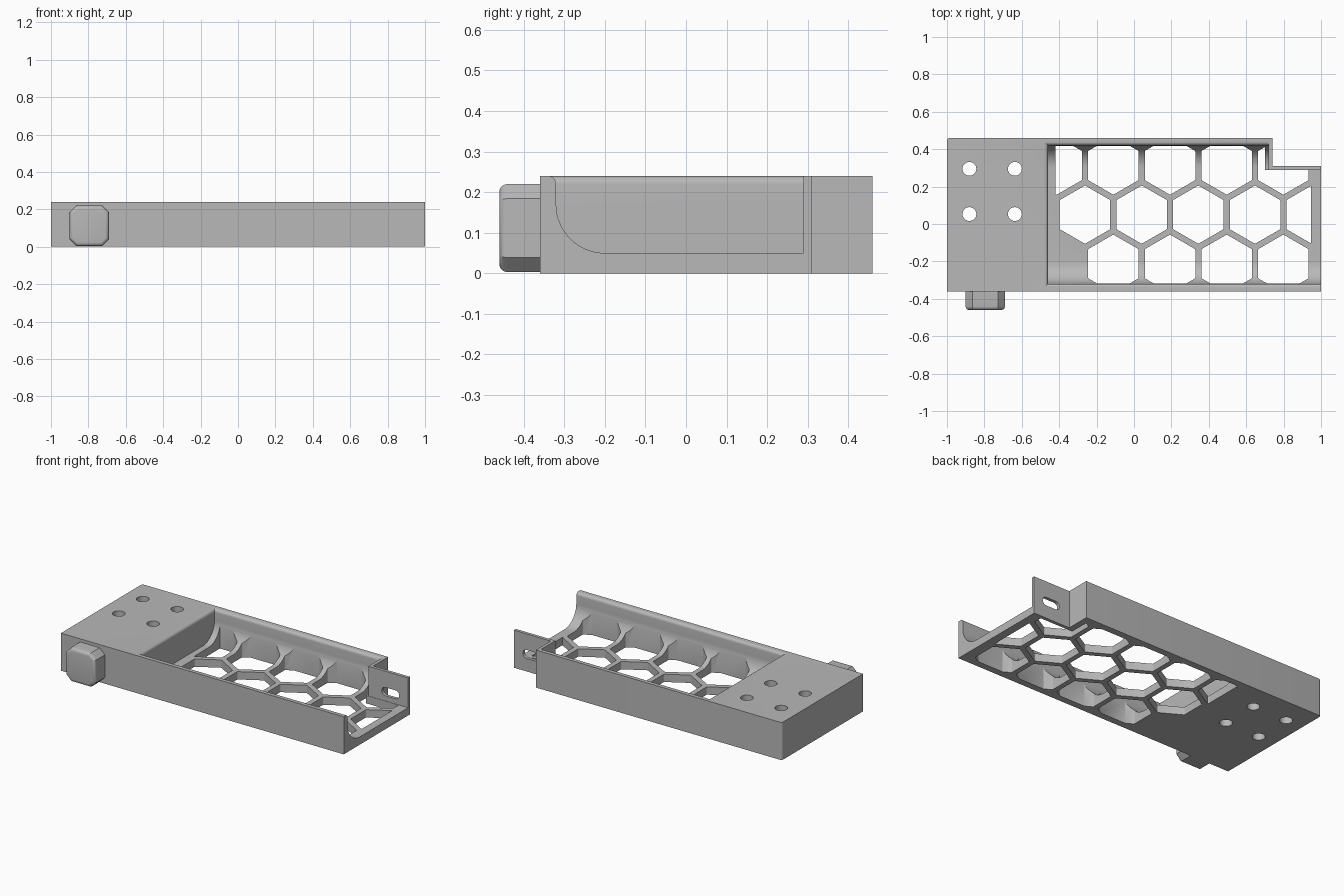
import bpy, bmesh
from math import sin, cos, pi, sqrt, radians

cube = bpy.data.objects.get("Cube")
if cube:
    bpy.data.objects.remove(cube, do_unlink=True)

grey = bpy.data.materials.new("grey plastic")
grey.use_nodes = True
COLOUR = (0.48, 0.48, 0.48, 1)
grey.diffuse_color = COLOUR
grey.node_tree.nodes["Principled BSDF"].inputs["Base Color"].default_value = COLOUR


def arc(cx, cy, r, a0, a1, n):
    """Points on an arc, angles in degrees."""
    return [(cx + r * cos(radians(a0 + (a1 - a0) * i / n)),
             cy + r * sin(radians(a0 + (a1 - a0) * i / n))) for i in range(n + 1)]


def circle(cx, cy, r, n, turn=0):
    return arc(cx, cy, r, turn, turn + 360, n)[:-1]


def rect(x0, y0, x1, y1):
    return [(x0, y0), (x1, y0), (x1, y1), (x0, y1)]


def prism(name, outlines, axis, lo, hi):
    """Extrude closed outlines along an axis into one object."""
    place = {"X": lambda a, b, h: (h, a, b),
             "Y": lambda a, b, h: (a, h, b),
             "Z": lambda a, b, h: (a, b, h)}[axis]
    bm = bmesh.new()
    for pts in outlines:
        low = [bm.verts.new(place(a, b, lo)) for a, b in pts]
        top = [bm.verts.new(place(a, b, hi)) for a, b in pts]
        bm.faces.new(low)
        bm.faces.new(top)
        for i in range(len(pts)):
            j = (i + 1) % len(pts)
            bm.faces.new((low[i], low[j], top[j], top[i]))
    bmesh.ops.recalc_face_normals(bm, faces=bm.faces)
    mesh = bpy.data.meshes.new(name)
    bm.to_mesh(mesh)
    bm.free()
    mesh.materials.append(grey)
    obj = bpy.data.objects.new(name, mesh)
    bpy.context.collection.objects.link(obj)
    return obj


def activate(obj):
    bpy.ops.object.select_all(action="DESELECT")
    obj.select_set(True)
    bpy.context.view_layer.objects.active = obj


def boolean(obj, other, operation="DIFFERENCE"):
    """Apply a boolean and discard the helper."""
    activate(obj)
    mod = obj.modifiers.new("cut", "BOOLEAN")
    mod.operation, mod.solver, mod.object = operation, "EXACT", other
    bpy.ops.object.modifier_apply(modifier=mod.name)
    bpy.data.objects.remove(other, do_unlink=True)


def smooth(obj):
    activate(obj)
    bpy.ops.object.shade_smooth_by_angle(angle=radians(30))


# Tray block with the rear corner notched
HEIGHT, FRONT, BACK = 0.24, -0.36, 0.46
outline = [(-1, FRONT), (1, FRONT), (1, 0.31), (0.74, 0.31), (0.74, BACK)]
outline += arc(-0.985, BACK - 0.015, 0.015, 90, 180, 5)
tray = prism("tray", [outline], "Z", 0, HEIGHT)

# Channel cutter: wide floor fillets and a rounded lip
LIP, FLOOR, END = 0.02, 0.05, -0.46
FILLET = 0.12
half = [(-0.34, 0.3)] + arc(-0.34, HEIGHT - LIP, LIP, 90, 0, 6)
half += arc(-0.2, FLOOR + FILLET, FILLET, 180, 270, 16)
MIDDLE = 0.05
channel = prism("channel_cutter",
                [half + [(2 * MIDDLE - y, z) for y, z in reversed(half)]],
                "X", END, 1.1)
bm = bmesh.new()
bm.from_mesh(channel.data)
for i in range(7):
    level = HEIGHT - LIP + LIP * sin(i * pi / 12)
    bmesh.ops.bisect_plane(bm, geom=bm.verts[:] + bm.edges[:] + bm.faces[:],
                           plane_co=(0, 0, level), plane_no=(0, 0, 1), dist=1e-5)
for v in bm.verts:
    if v.co.x < END + 0.01 and v.co.z > HEIGHT - LIP:
        t = min(1, (v.co.z - HEIGHT + LIP) / LIP)
        v.co.x -= LIP * (1 - sqrt(max(0, 1 - t * t)))
bm.to_mesh(channel.data)
bm.free()
boolean(channel, prism("notch_wall", [rect(0.72, 0.29, 1.3, 0.6)], "Z", -1, 1))
boolean(tray, channel)

# Honeycomb openings, trimmed to the channel floor
PITCH = 0.303
RADIUS = 0.27 / sqrt(3)
hexes = []
for row in (-1, 0, 1):
    for i in range(5):
        x = -0.262 + i * PITCH - (PITCH / 2 if row else 0)
        hexes.append(circle(x, MIDDLE + row * PITCH * sqrt(3) / 2, RADIUS, 6, 30))
comb = prism("honeycomb_cutter", hexes, "Z", -0.1, 0.35)
limits = [(-0.42, -0.317), (0.947, -0.317), (0.947, 0.288),
          (0.7, 0.288), (0.7, 0.417), (-0.42, 0.417)]
boolean(comb, prism("comb_limits", [limits], "Z", -0.2, 0.5), "INTERSECT")
activate(comb)
bevel = comb.modifiers.new("round", "BEVEL")
bevel.width, bevel.segments, bevel.limit_method = 0.012, 3, "ANGLE"
bpy.ops.object.modifier_apply(modifier=bevel.name)
boolean(tray, comb)

# Four screw holes in the solid end
screws = [circle(x, y, 0.037, 32) for x in (-0.88, -0.637) for y in (0.053, 0.295)]
boolean(tray, prism("screw_cutter", screws, "Z", -0.1, 0.4))

# Slot through the rear tab
slot = arc(0.91, 0.11, 0.027, -90, 90, 10) + arc(0.84, 0.11, 0.027, 90, 270, 10)
boolean(tray, prism("slot_cutter", [slot], "Y", 0.25, 0.36))
smooth(tray)

# Chamfered button on the front
x0, x1, z0, z1, c = -0.9, -0.69, 0.003, 0.22, 0.036
octagon = [(x0 + c, z0), (x1 - c, z0), (x1, z0 + c), (x1, z1 - c),
           (x1 - c, z1), (x0 + c, z1), (x0, z1 - c), (x0, z0 + c)]
button = prism("front_button", [octagon], "Y", -0.46, -0.35)
bm = bmesh.new()
bm.from_mesh(button.data)
rim = [e for e in bm.edges if all(v.co.y < -0.45 for v in e.verts)]
bmesh.ops.bevel(bm, geom=rim, offset=0.02, segments=5, profile=0.5, affect="EDGES")
bm.to_mesh(button.data)
bm.free()
smooth(button)
